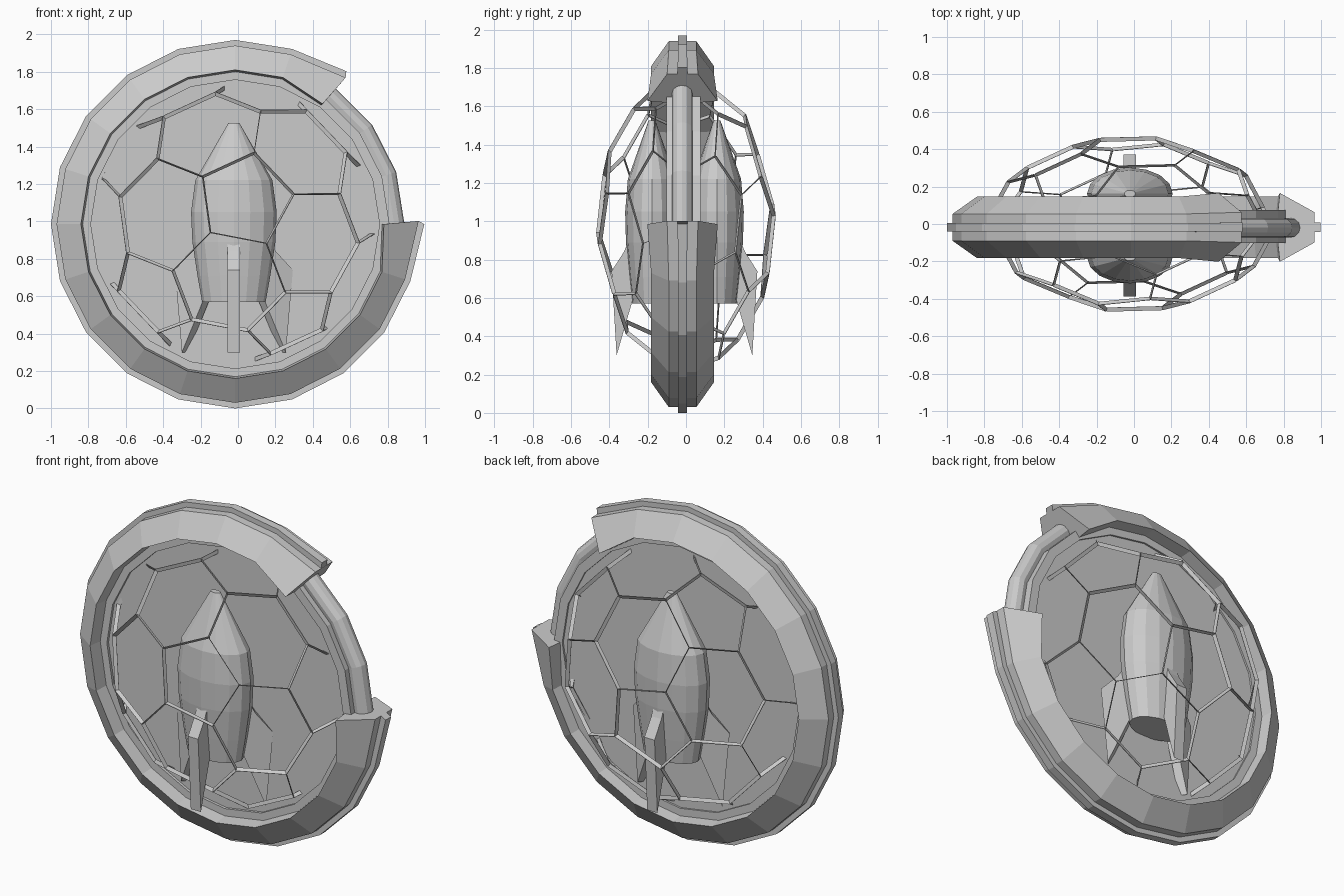
import bpy, bmesh, math
from mathutils import Vector, Matrix

if "Cube" in bpy.data.objects:
    bpy.data.objects.remove(bpy.data.objects["Cube"])

CX, CZ = -0.015, 0.985          # wheel centre
SEG = 20


def finish(bm, name):
    bmesh.ops.recalc_face_normals(bm, faces=bm.faces)
    me = bpy.data.meshes.new(name)
    bm.to_mesh(me)
    bm.free()
    ob = bpy.data.objects.new(name, me)
    bpy.context.collection.objects.link(ob)
    return ob


def loft(name, rings, loop=False, caps=True):
    """Skin a row of closed cross-sections."""
    bm = bmesh.new()
    rows = [[bm.verts.new(p) for p in r] for r in rings]
    pairs = list(zip(rows, rows[1:])) + ([(rows[-1], rows[0])] if loop else [])
    for a, b in pairs:
        n = len(a)
        for i in range(n):
            j = (i + 1) % n
            bm.faces.new((a[i], a[j], b[j], b[i]))
    if caps and not loop:
        bm.faces.new(rows[0])
        bm.faces.new(rows[-1])
    return finish(bm, name)


def wheel_ring(profile, deg, cy, flare=0.0):
    """Place an (r, y) profile at an angle around the wheel axis."""
    out = []
    for r, y in profile:
        a = math.radians(deg + flare * (1.0 if 0.9 < r < 0.96 else 0))
        if flare:
            r += 0.026 if r > 0.9 else -0.03
            y *= 1.12
        out.append((CX + r * math.cos(a), cy + y, CZ + r * math.sin(a)))
    return out


# Outer rim: open ring, slightly flared at both ends
half = [(0.815, 0.08), (0.825, 0.164), (0.955, 0.072), (0.955, 0.023), (0.985, 0.023)]
profile = half + [(r, -y) for r, y in reversed(half)]
angles = list(range(54, 361, 18))
loft("outer_rim", [wheel_ring(profile, d, -0.018, {54: -1, 360: 1}.get(d, 0))
                   for d in angles])

# Inner tube showing in the gap
tube = [(0.85 + 0.055 * math.cos(t * math.pi / 6), 0.053 * math.sin(t * math.pi / 6))
        for t in range(12)]
loft("inner_tube", [wheel_ring(tube, i * 18, -0.02) for i in range(SEG)], loop=True)

# Flat band carrying the tube
band = [(0.772, -0.088), (0.825, -0.088), (0.825, 0.088), (0.772, 0.088)]
loft("inner_band", [wheel_ring(band, i * 18, -0.013) for i in range(SEG)], loop=True)

# Centre disc
loft("centre_disc", [[(CX + 0.79 * math.cos(i * math.tau / SEG), y,
                       CZ + 0.79 * math.sin(i * math.tau / SEG)) for i in range(SEG)]
                     for y in (-0.085, 0.064)])

# Two small rockets, one on each face, flattened in depth
RN, FLAT = 16, 0.61
body = [(0.57, 0.17), (0.71, 0.195), (0.89, 0.222), (1.05, 0.229), (1.22, 0.206), (1.525, 0.03)]
fin_shape = [(0.15, 0.97), (0.24, 0.84), (0.345, 0.74), (0.302, 0.30), (0.15, 0.62)]

for side, label in ((-1, "front"), (1, "back")):
    base = Vector((-0.022, -0.008 + side * 0.17, 0))

    def place(x, y, z):
        return base + Vector((x, side * y * FLAT, z))

    loft(label + "_rocket_body",
         [[place(r * math.cos(i * math.tau / RN), r * math.sin(i * math.tau / RN), z)
           for i in range(RN)] for z, r in body])
    for n in range(3):
        a = math.radians(120 * n)
        s, c = math.sin(a), math.cos(a)
        loft(f"{label}_rocket_fin_{n + 1}",
             [[place(r * s + t * c, r * c - t * s, z) for r, z in fin_shape]
              for t in (-0.033, 0.033)])

# Wire cage: truncated icosahedron, flattened in depth
ico = bmesh.new()
bmesh.ops.create_icosphere(ico, subdivisions=1, radius=1.0)
ico.verts.ensure_lookup_table()
v0 = ico.verts[0]
nb = v0.link_edges[0].other_vert(v0).co.normalized()


def frame(axis, toward):
    a = axis.normalized()
    t = (toward - a * toward.dot(a)).normalized()
    return Matrix((a, t, a.cross(t))).transposed()


turn = frame(Vector((0.077, -0.98, 0.182)), Vector((0.046, 0.05, 0.249))) @ \
    frame(v0.co, nb).transposed()


def cut(u, v):
    p = turn @ ((u.co.normalized() * 2 + v.co.normalized()) / 3) * 0.872
    return Vector((CX + p.x, p.y * 0.615, CZ + p.z))


struts = [(cut(*e.verts), cut(e.verts[1], e.verts[0])) for e in ico.edges]
for f in ico.faces:
    a, b, c = f.verts
    struts += [(cut(u, v), cut(u, w)) for u, v, w in ((a, b, c), (b, c, a), (c, a, b))]

# Each strut is a thin strip standing edge-on to the surface
cage = bmesh.new()
centre = Vector((CX, 0, CZ))
for p, q in struts:
    along = (q - p).normalized()
    out = (p + q) / 2 - centre
    out = (out - along * out.dot(along)).normalized() * 0.011
    tan = along.cross(out) * 0.15
    ends = [[cage.verts.new(e + out * i + tan * j)
             for i, j in ((1, 1), (1, -1), (-1, -1), (-1, 1))] for e in (p, q)]
    for k in range(4):
        m = (k + 1) % 4
        cage.faces.new((ends[0][k], ends[0][m], ends[1][m], ends[1][k]))
    for e in ends:
        cage.faces.new(e)
finish(cage, "wire_cage")
ico.free()
